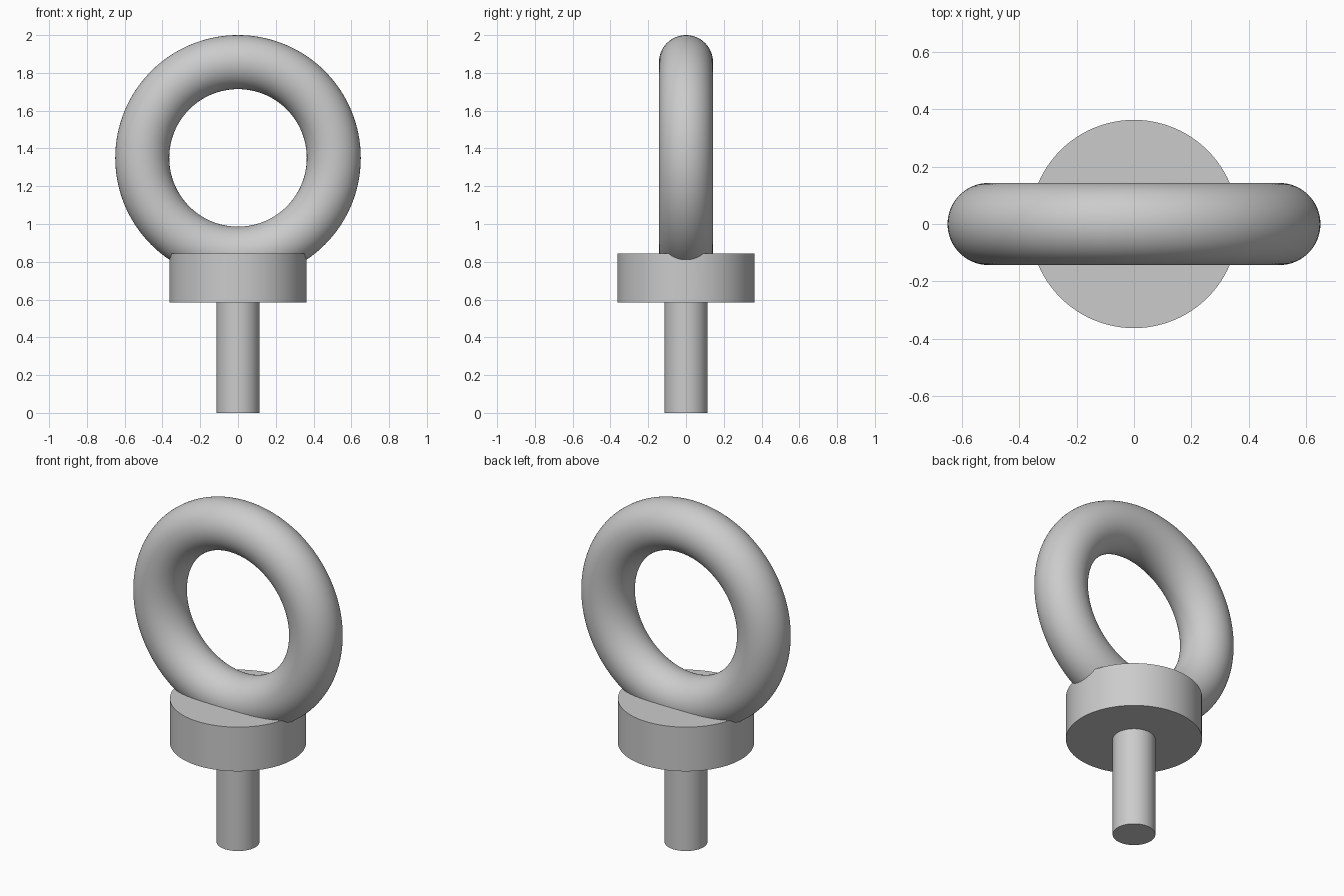
import bpy
from math import pi, radians

if "Cube" in bpy.data.objects:
    bpy.data.objects.remove(bpy.data.objects["Cube"])


def cylinder(name, radius, z0, z1):
    bpy.ops.mesh.primitive_cylinder_add(vertices=96, radius=radius, depth=z1 - z0,
                                        location=(0, 0, (z0 + z1) / 2))
    bpy.context.object.name = name
    return bpy.context.object


# Lifting ring standing upright in the XZ plane
bpy.ops.mesh.primitive_torus_add(major_radius=0.507, minor_radius=0.143,
                                 major_segments=128, minor_segments=64,
                                 location=(0, 0, 1.35), rotation=(pi / 2, 0, 0))
ring = bpy.context.object
ring.name = "ring"

# Collar and shank, the shank reaching up into the collar
collar = cylinder("collar", 0.363, 0.585, 0.845)
shank = cylinder("shank", 0.114, 0.0, 0.66)

# Fuse everything into one forged body
bpy.ops.object.select_all(action='DESELECT')
collar.select_set(True)
bpy.context.view_layer.objects.active = collar
for part in (shank, ring):
    mod = collar.modifiers.new("fuse", 'BOOLEAN')
    mod.operation = 'UNION'
    mod.solver = 'EXACT'
    mod.object = part
    bpy.ops.object.modifier_apply(modifier=mod.name)
    bpy.data.objects.remove(part)
collar.name = "eye_bolt"

# Smooth round surfaces, crisp rims
bpy.ops.object.shade_smooth_by_angle(angle=radians(30))
